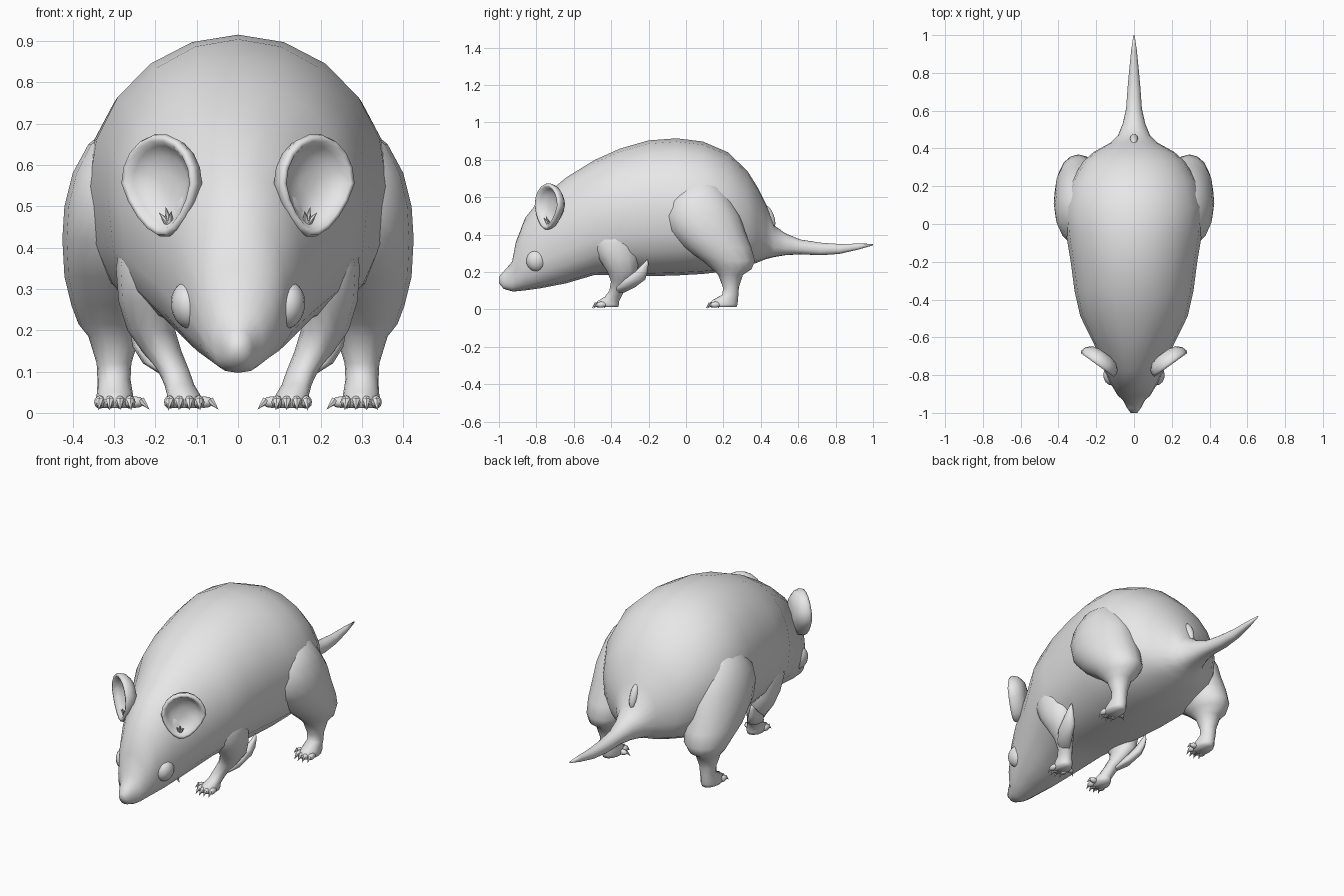
import bpy, bmesh, math
from mathutils import Vector, Matrix

if "Cube" in bpy.data.objects:
    bpy.data.objects.remove(bpy.data.objects["Cube"])

grey = bpy.data.materials.new("light_grey")
grey.diffuse_color = (0.8, 0.8, 0.8, 1)
grey.use_nodes = True
grey.node_tree.nodes["Principled BSDF"].inputs["Base Color"].default_value = grey.diffuse_color


def finish(name, bm, mirror=False, smooth=True, subdiv=0):
    """Turn a bmesh into a named object, optionally mirrored left to right."""
    bmesh.ops.recalc_face_normals(bm, faces=bm.faces)
    for f in bm.faces:
        f.smooth = smooth
    me = bpy.data.meshes.new(name)
    bm.to_mesh(me)
    bm.free()
    me.materials.append(grey)
    ob = bpy.data.objects.new(name, me)
    bpy.context.collection.objects.link(ob)
    if subdiv:
        ob.modifiers.new("round", 'SUBSURF').levels = subdiv
        ob.modifiers["round"].render_levels = subdiv
    if mirror:
        m = ob.modifiers.new("mirror", 'MIRROR')
        m.use_mirror_merge = False
    return ob


def loft(bm, rings):
    """Skin a list of equal-sized point rings and close both ends."""
    loops = [[bm.verts.new(p) for p in r] for r in rings]
    n = len(loops[0])
    for a, b in zip(loops, loops[1:]):
        for i in range(n):
            j = (i + 1) % n
            bm.faces.new((a[i], a[j], b[j], b[i]))
    bm.faces.new(loops[0])
    bm.faces.new(loops[-1])


def angles(n):
    return [2 * math.pi * i / n for i in range(n)]


def limb(name, sections, n=12):
    """Loft of level ovals: x, y, z, half width, half depth."""
    bm = bmesh.new()
    loft(bm, [[(x + rx * math.cos(t), y + ry * math.sin(t), z) for t in angles(n)]
              for x, y, z, rx, ry in sections])
    return finish(name, bm, mirror=True)


def ball(bm, centre, radii, rot=Matrix(), u=12, v=8):
    mat = Matrix.Translation(centre) @ rot @ Matrix.Diagonal((*radii, 1))
    bmesh.ops.create_uvsphere(bm, u_segments=u, v_segments=v, radius=1, matrix=mat)


def spike(bm, start, end, r, n=6):
    a, b = Vector(start), Vector(end)
    rot = (b - a).to_track_quat('Z', 'Y').to_matrix().to_4x4()
    bmesh.ops.create_cone(bm, cap_ends=True, segments=n, radius1=r, radius2=0,
                          depth=(b - a).length,
                          matrix=Matrix.Translation((a + b) / 2) @ rot)


# Head, trunk and tail in one skin: y, half width, bottom, top
trunk = [(-1.0, .018, .14, .175), (-.975, .036, .11, .203), (-.93, .06, .097, .255),
         (-.91, .085, .097, .36), (-.86, .115, .102, .49), (-.78, .155, .113, .59),
         (-.64, .21, .14, .706), (-.487, .285, .185, .80), (-.353, .315, .185, .86),
         (-.2, .335, .178, .904), (-.05, .36, .182, .915), (.09, .37, .19, .898),
         (.225, .335, .205, .84), (.33, .27, .235, .738), (.38, .215, .25, .658),
         (.43, .125, .27, .56), (.47, .085, .28, .45), (.53, .06, .29, .408),
         (.61, .042, .295, .374), (.72, .034, .29, .357), (.82, .025, .297, .35),
         (.92, .015, .32, .352), (1.0, .003, .343, .351)]
bm = bmesh.new()
rings = []
for y, w, lo, hi in trunk:
    mid, half, ring = (lo + hi) / 2, (hi - lo) / 2, []
    for t in angles(20):
        c, s = math.sin(t), math.cos(t)
        e = 0.82 if s < 0 else 1.0          # belly is squarer than the back
        ring.append((w * math.copysign(abs(c) ** e, c), y,
                     mid + half * math.copysign(abs(s) ** e, s)))
    rings.append(ring)
loft(bm, rings)
finish("body_and_tail", bm)

# Small ridge above the tail root
bm = bmesh.new()
ball(bm, (0, .445, .495), (.022, .026, .065), Matrix.Rotation(.35, 4, 'X'))
finish("rump_ridge", bm)

# Eyes
bm = bmesh.new()
ball(bm, (.12, -.80, .26), (.042, .054, .057), Matrix.Rotation(.15, 4, 'Y'), 16, 12)
finish("eyes", bm, mirror=True)

# Ears: teardrop cup facing forward and outward
u_dir = Vector((.81, .585, 0))
n_dir = Vector((.585, -.81, 0))
centre = Vector((.18, -.725, .555))
bm = bmesh.new()
rings = []
for scale, depth in [(.35, -.05), (.7, -.04), (.93, -.015), (1, .012), (.96, .026),
                     (.86, .026), (.76, .008), (.55, -.012), (.2, -.02)]:
    ring = []
    for t in angles(18):
        c, s = math.cos(t), math.sin(t)
        across = .112 * c * (1 + .28 * min(s, 0)) - .012 * min(s, 0) * -1
        up = .12 * s if s > 0 else .13 * s
        ring.append(centre + u_dir * across * scale
                    + Vector((0, 0, up * scale)) + n_dir * depth)
    rings.append(ring)
loft(bm, rings)
finish("ears", bm, mirror=True)

# Little tufts inside the ears
bm = bmesh.new()
for dx, dz in ((-.018, .035), (.0, .045), (.02, .03)):
    base = centre + n_dir * .0 + Vector((-.015, -.01, -.10))
    spike(bm, base, base + u_dir * dx + n_dir * .018 + Vector((0, 0, dz)), .012)
finish("ear_tufts", bm, mirror=True, smooth=False)

# Hind legs with big haunches
limb("hind_legs", [(.25, .09, .70, .05, .05), (.262, .075, .65, .10, .12),
                   (.275, .07, .58, .125, .175), (.283, .085, .5, .137, .205),
                   (.285, .11, .42, .14, .205), (.29, .17, .33, .13, .18),
                   (.293, .228, .26, .11, .14), (.30, .245, .215, .086, .105),
                   (.30, .238, .185, .062, .066), (.30, .24, .12, .042, .043),
                   (.30, .238, .08, .04, .042), (.298, .21, .05, .043, .068),
                   (.298, .20, .028, .047, .075), (.298, .20, .012, .042, .07)], 16)

# Front legs
limb("front_legs", [(.19, -.38, .45, .09, .10), (.21, -.38, .35, .085, .125),
                    (.217, -.36, .27, .072, .105), (.21, -.34, .2, .058, .08),
                    (.185, -.345, .15, .048, .056), (.155, -.37, .10, .038, .04),
                    (.142, -.39, .068, .036, .044), (.132, -.415, .045, .04, .058),
                    (.13, -.42, .028, .043, .062), (.13, -.42, .012, .038, .057)])

# Pointed elbows sweeping back and up
limb("elbows", [(.165, -.36, .09, .018, .03), (.2, -.32, .12, .03, .052),
                (.225, -.275, .16, .03, .06), (.24, -.24, .20, .022, .036),
                (.248, -.218, .24, .012, .018), (.25, -.207, .265, .003, .004)], 10)

# Toes and claws
toes, claws = bmesh.new(), bmesh.new()
for cx, cy, spread in ((.298, .142, .036), (.13, -.468, .035)):
    for k in range(4):
        s = (k - 1.5) / 1.5
        x, y = cx + spread * s, cy + .014 * abs(s)
        ball(toes, (x, y, .026), (.014, .03, .016), u=8, v=6)
        spike(claws, (x, y - .018, .03), (x + .004 * s, y - .04, .006), .010)
    # inner toe
    ix = cx - spread - .012
    ball(toes, (ix, cy + .045, .026), (.026, .016, .014), u=8, v=6)
    spike(claws, (ix - .016, cy + .04, .03), (ix - .036, cy + .03, .008), .010)
finish("toes", toes, mirror=True)
finish("claws", claws, mirror=True, smooth=False)
